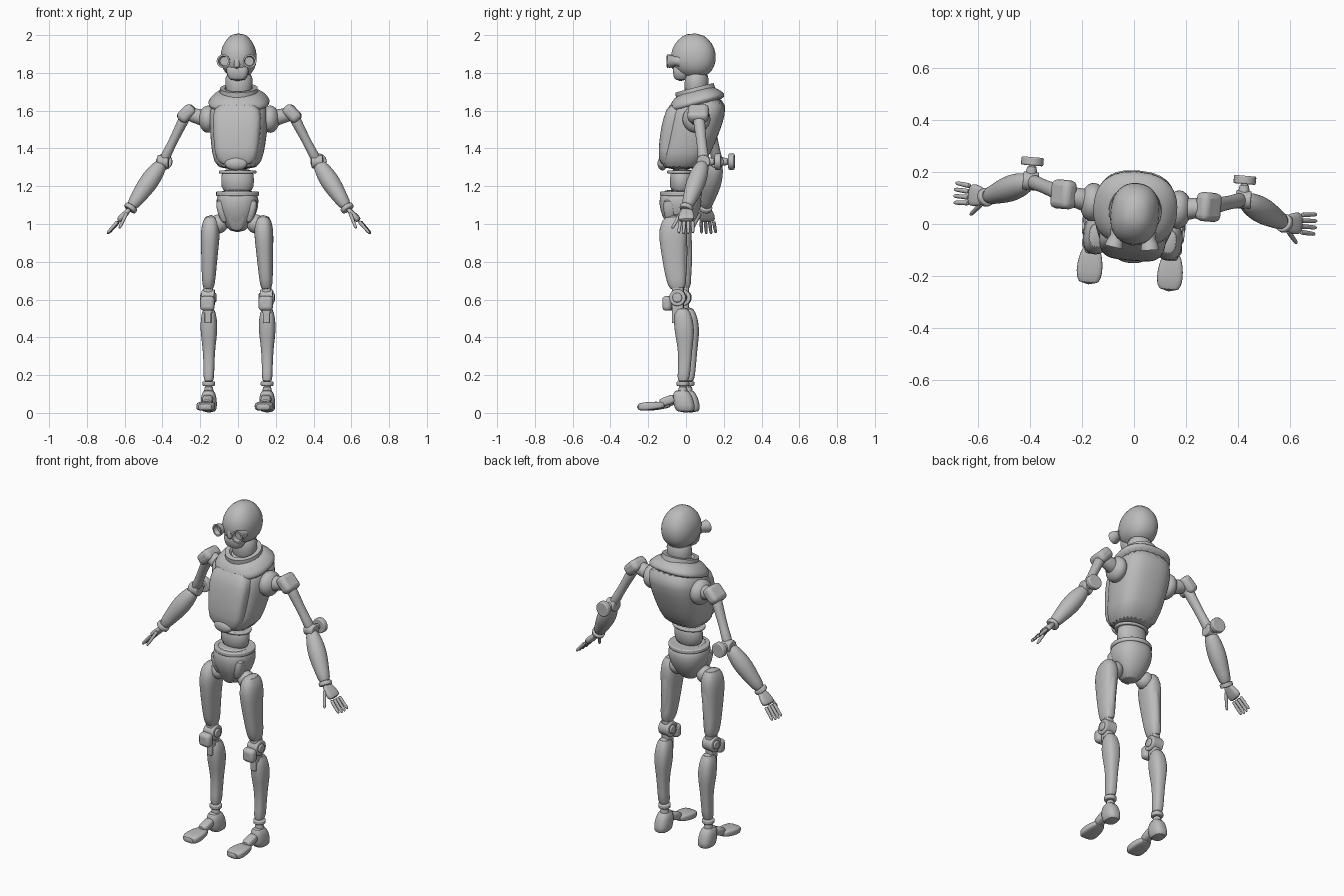
import bpy, bmesh, math
from mathutils import Matrix, Vector

cube = bpy.data.objects.get("Cube")
if cube:
    bpy.data.objects.remove(cube, do_unlink=True)

GREY = (.5, .5, .5, 1)
grey = bpy.data.materials.new("plain grey")
grey.use_nodes = True
grey.diffuse_color = GREY
grey.node_tree.nodes["Principled BSDF"].inputs["Base Color"].default_value = GREY

X, Y, Z = Vector((1, 0, 0)), Vector((0, 1, 0)), Vector((0, 0, 1))
TURN = math.radians(-5)  # the whole figure stands slightly turned


def finish(name, bm, mirror, subdivide=0, bevel=0):
    bmesh.ops.recalc_face_normals(bm, faces=bm.faces)
    mesh = bpy.data.meshes.new(name)
    bm.to_mesh(mesh)
    bm.free()
    mesh.materials.append(grey)
    obj = bpy.data.objects.new(name, mesh)
    bpy.context.collection.objects.link(obj)
    bpy.ops.object.select_all(action='DESELECT')
    obj.select_set(True)
    bpy.context.view_layer.objects.active = obj
    bpy.ops.object.shade_smooth_by_angle(angle=math.radians(50))
    if mirror:
        obj.modifiers.new("Mirror", 'MIRROR').use_mirror_merge = False
    if bevel:
        modifier = obj.modifiers.new("Bevel", 'BEVEL')
        modifier.width, modifier.segments = bevel, 3
    if subdivide:
        modifier = obj.modifiers.new("Subdivision", 'SUBSURF')
        modifier.levels = modifier.render_levels = subdivide
    obj.rotation_euler.z = TURN


def limb(name, start, end, widths, flat=1, power=2, bow=0,
         level=False, cup=False, subdivide=1, bevel=0, sides=24):
    """Skin over evenly spaced rounded sections from start to end.
    flat scales the depth, bow bends the middle along y, level keeps the
    sections horizontal, cup hollows the far end. Off-centre parts mirror."""
    start, end = Vector(start), Vector(end)
    along = Z if level else (end - start).normalized()
    deep = along.cross(Y if abs(along.x) > .4 else X).normalized()
    wide = deep.cross(along)
    rings = [(i / (len(widths) - 1), w) for i, w in enumerate(widths)]
    if cup:
        rings += [(1, widths[-1] * .75), (.6, widths[-1] * .65)]

    bm = bmesh.new()
    loops = []
    for t, w in rings:
        centre = start.lerp(end, t) + Y * (bow * 4 * t * (1 - t))
        loop = []
        for k in range(sides):
            c, s = math.cos(math.tau * k / sides), math.sin(math.tau * k / sides)
            u = math.copysign(abs(c) ** (2 / power), c) * w
            v = math.copysign(abs(s) ** (2 / power), s) * w * flat
            loop.append(bm.verts.new(centre + wide * u + deep * v))
        loops.append(loop)
    for low, high in zip(loops, loops[1:]):
        for k in range(sides):
            j = (k + 1) % sides
            bm.faces.new((low[k], low[j], high[j], high[k]))
    bm.faces.new(loops[0][::-1])
    bm.faces.new(loops[-1])
    finish(name, bm, abs(start.x) > 0, subdivide, bevel)


def puck(name, centre, half, radius, flat=1):
    limb(name, centre - half, centre + half, [radius, radius], flat, subdivide=0, bevel=.006)


def box(name, centre, size, angle=0, bevel=.02):
    bm = bmesh.new()
    frame = Matrix.Translation(centre) @ Matrix.Rotation(angle, 4, 'Y') @ Matrix.Diagonal((*size, 1))
    bmesh.ops.create_cube(bm, size=1, matrix=frame)
    finish(name, bm, True, bevel=bevel)


def ball(name, centre, radii):
    bm = bmesh.new()
    frame = Matrix.Translation(centre) @ Matrix.Diagonal((*radii, 1))
    bmesh.ops.create_uvsphere(bm, u_segments=24, v_segments=16, radius=1, matrix=frame)
    finish(name, bm, abs(centre[0]) > 0)


# Head
limb("head", (0, .03, 1.775), (0, .05, 2.01), [.05, .088, .097, .095, .077, .035], 1.25, 2.3)
limb("jaw", (0, -.03, 1.755), (0, -.025, 1.85), [.045, .06, .06], .7, 3.5)
limb("nose", (0, -.06, 1.9), (0, -.07, 1.82), [.01, .02, .015])
limb("goggle", (.06, -.03, 1.862), (.07, -.095, 1.862), [.03, .024, .032, .036], cup=True, subdivide=0)
limb("neck", (0, .05, 1.66), (0, .06, 1.81), [.07, .07, .08], .88)

# Torso
limb("torso", (0, -.035, 1.28), (0, .08, 1.68), [.115, .14, .15, .16, .14], .95, 2.7, .01, level=True)
limb("chest_plate", (0, -.09, 1.3), (0, -.025, 1.65), [.1, .118, .125, .132, .12], .5, 3.5, -.015, level=True)
limb("shoulder_yoke", (0, .065, 1.62), (0, .04, 1.71), [.165, .168, .14, .1], .92, 2.4)
limb("collar", (0, .055, 1.68), (0, .045, 1.72), [.104, .1], 1.05, cup=True, subdivide=0)
ball("chest_boss", (0, -.125, 1.32), (.06, .026, .036))

# Waist and pelvis
limb("waist", (0, -.025, 1.16), (0, -.02, 1.3), [.09, .086, .09], .72)
puck("waist_rim", Vector((0, -.025, 1.275)), Z * .008, .1, .76)
limb("pelvis", (0, -.04, .955), (0, -.025, 1.185), [.04, .08, .107, .115, .1], power=2.3)
puck("belt", Vector((0, -.027, 1.16)), Z * .012, .114, .98)
limb("crotch_plate", (0, -.125, 1.13), (0, -.075, .96), [.05, .06, .048, .028], .4, 3)
limb("hip_flap", (.085, -.085, 1.14), (.055, -.075, 1), [.03, .036, .02], power=3)

# Arms
SOCKET = Vector((.165, .07, 1.555))
SHOULDER = Vector((.28, .09, 1.585))
ELBOW = Vector((.41, .13, 1.33))
WRIST = Vector((.575, .053, 1.085))
KNUCKLES = Vector((.64, .058, 1.015))
TIP = Vector((.702, .06, .945))
ball("shoulder_socket", SOCKET, (.05, .074, .072))
limb("shoulder_link", SOCKET, SHOULDER, [.055, .036, .042])
box("shoulder_pod", SHOULDER, (.1, .112, .066), math.radians(45), .024)
limb("upper_arm", SHOULDER, ELBOW, [.035, .03, .027, .026, .034], .9)
puck("elbow_joint", ELBOW, X * .03, .035)
limb("elbow_stem", ELBOW, ELBOW + Y * .07, [.026, .02])
puck("elbow_disc", ELBOW + Y * .076, Y * .016, .043)
limb("forearm", ELBOW, WRIST, [.03, .045, .052, .048, .038, .031])
puck("wrist_cuff", WRIST, (WRIST - ELBOW) * .04, .036)

# Hands
limb("palm", WRIST, KNUCKLES, [.025, .036, .043, .043], .4, 3)
FINGER = [.011, .009, .01, .008, .009, .006]
for order, finger in enumerate(("index", "middle", "ring", "little")):
    spread = Y * (order - 1.5) * .022
    reach = 1 - .06 * abs(order - 1.4)
    limb(finger + "_finger", KNUCKLES + spread, KNUCKLES.lerp(TIP, reach) + spread * 1.15, FINGER, sides=12)
limb("thumb", (.592, .025, 1.06), (.63, -.02, .975), FINGER, sides=12)

# Legs
KNEE = Vector((.155, -.03, .61))
ANKLE = Vector((KNEE.x, -.003, .155))
HIP = Vector((.138, -.055, 1.05))
ball("hip_joint", (.1, -.045, 1), (.05, .05, .05))
limb("thigh", HIP, KNEE + Z * .035, [.032, .051, .049, .044, .04, .036, .029], 1.5, 2.5, -.01)
limb("hamstring", HIP + Vector((0, .05, -.08)), KNEE + Vector((0, .02, .04)), [.022, .028, .026, .02])
puck("knee_joint", KNEE, X * .034, .044)
puck("knee_hub", KNEE, X * .042, .025)
limb("knee_link", KNEE + Z * .05, KNEE - Z * .08, [.024, .024], 1.3, 4, subdivide=0)
box("knee_cap", KNEE - Vector((0, .056, .03)), (.076, .05, .078))
limb("shin", KNEE + Vector((0, .02, -.045)), ANKLE, [.03, .044, .045, .035, .03, .028, .028], 1.17, 2.6, .015)
box("shin_slot_bar", KNEE - Vector((0, .016, .1)), (.034, .03, .07), bevel=.005)

# Feet
puck("ankle_ring", ANKLE, Z * .012, .034)
limb("ankle", ANKLE, ANKLE - Z * .08, [.025, .029])
limb("heel", (KNEE.x, .012, 0), (KNEE.x, -.012, .125), [.039, .043, .041, .03], 1.3, 2.6, level=True)
limb("instep", (KNEE.x, -.04, .08), (KNEE.x, -.13, .048), [.032, .026, .03], .85, 3)
limb("toe", (KNEE.x, -.09, .044), (KNEE.x, -.248, .03), [.03, .046, .052, .042], .45, 4)
